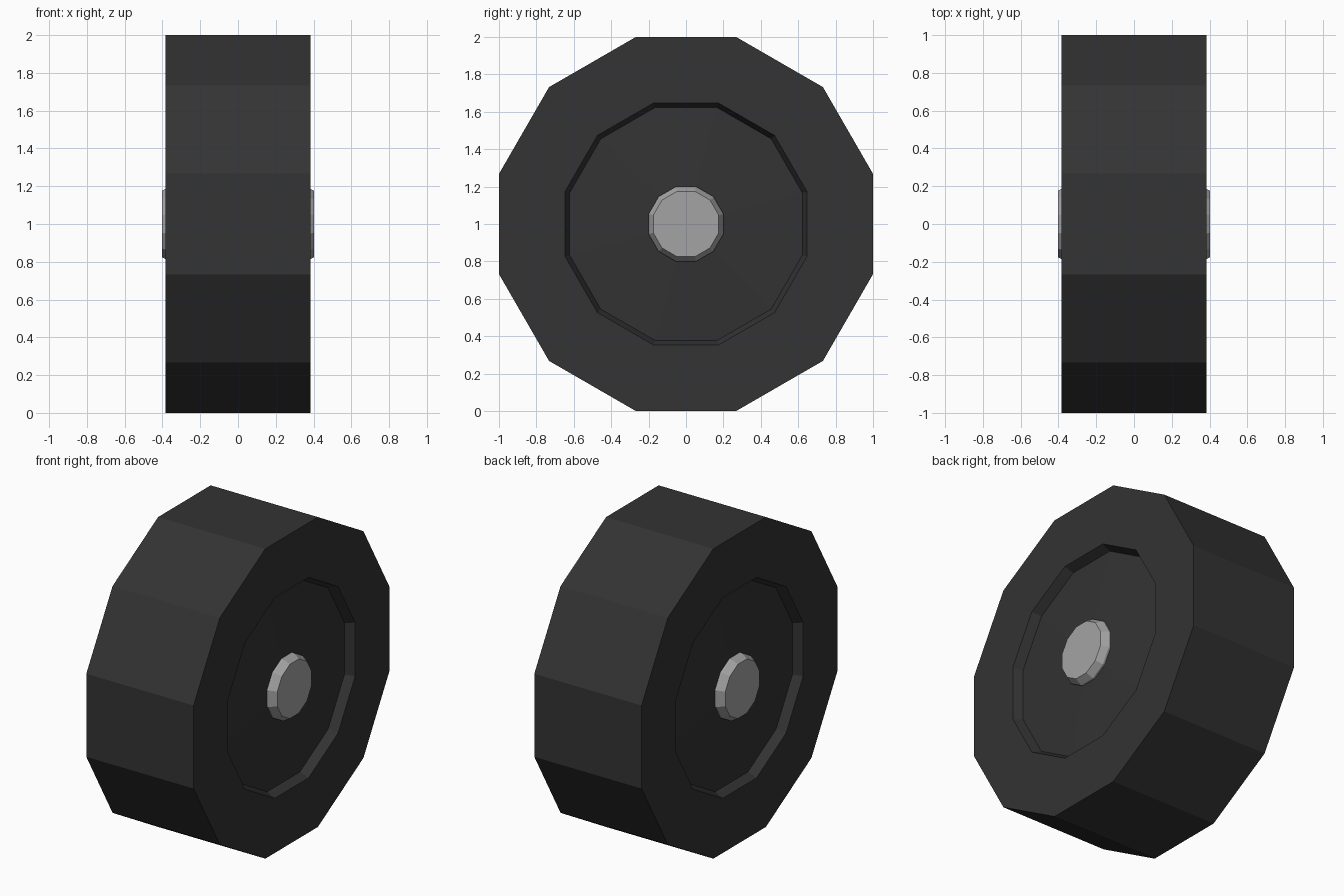
import bpy, bmesh, math

if "Cube" in bpy.data.objects:
    bpy.data.objects.remove(bpy.data.objects["Cube"])

SIDES = 12
CIRCUM = 1 / math.cos(math.pi / SIDES)   # flat-to-flat radius -> corner radius


def material(name, rgb):
    m = bpy.data.materials.new(name)
    m.diffuse_color = (*rgb, 1)
    m.use_nodes = True
    m.node_tree.nodes["Principled BSDF"].inputs["Base Color"].default_value = m.diffuse_color
    return m


def lathe(name, profile, mat):
    """Turn (x, flat radius) points around the x axis; radius 0 makes a pole."""
    bm = bmesh.new()
    rings = []
    for x, r in profile:
        if r == 0:
            rings.append([bm.verts.new((x, 0, 1))] * SIDES)
            continue
        ring = []
        for i in range(SIDES):
            a = 2 * math.pi * (i + 0.5) / SIDES
            ring.append(bm.verts.new((x, r * CIRCUM * math.cos(a),
                                      1 + r * CIRCUM * math.sin(a))))
        rings.append(ring)
    for a, b in zip(rings, rings[1:]):
        for i in range(SIDES):
            j = (i + 1) % SIDES
            quad = list(dict.fromkeys((a[i], a[j], b[j], b[i])))
            bm.faces.new(quad)
    bmesh.ops.recalc_face_normals(bm, faces=bm.faces)
    me = bpy.data.meshes.new(name)
    bm.to_mesh(me)
    bm.free()
    me.materials.append(mat)
    ob = bpy.data.objects.new(name, me)
    bpy.context.collection.objects.link(ob)
    return ob


rubber = material("dark rubber", (0.033, 0.033, 0.033))
metal = material("grey metal", (0.37, 0.37, 0.37))

# Tyre with a shallow recessed, slightly domed disc on both sides
half = [(0.35, 0), (0.348, 0.19), (0.325, 0.622), (0.383, 0.647), (0.383, 1.0)]
lathe("tyre", half + [(-x, r) for x, r in reversed(half)], rubber)

# Tapered hub cap on each side
for side, label in ((1, "right"), (-1, "left")):
    lathe("hub_cap_" + label,
          [(side * 0.34, 0), (side * 0.34, 0.2), (side * 0.36, 0.2),
           (side * 0.403, 0.175), (side * 0.403, 0)], metal)
